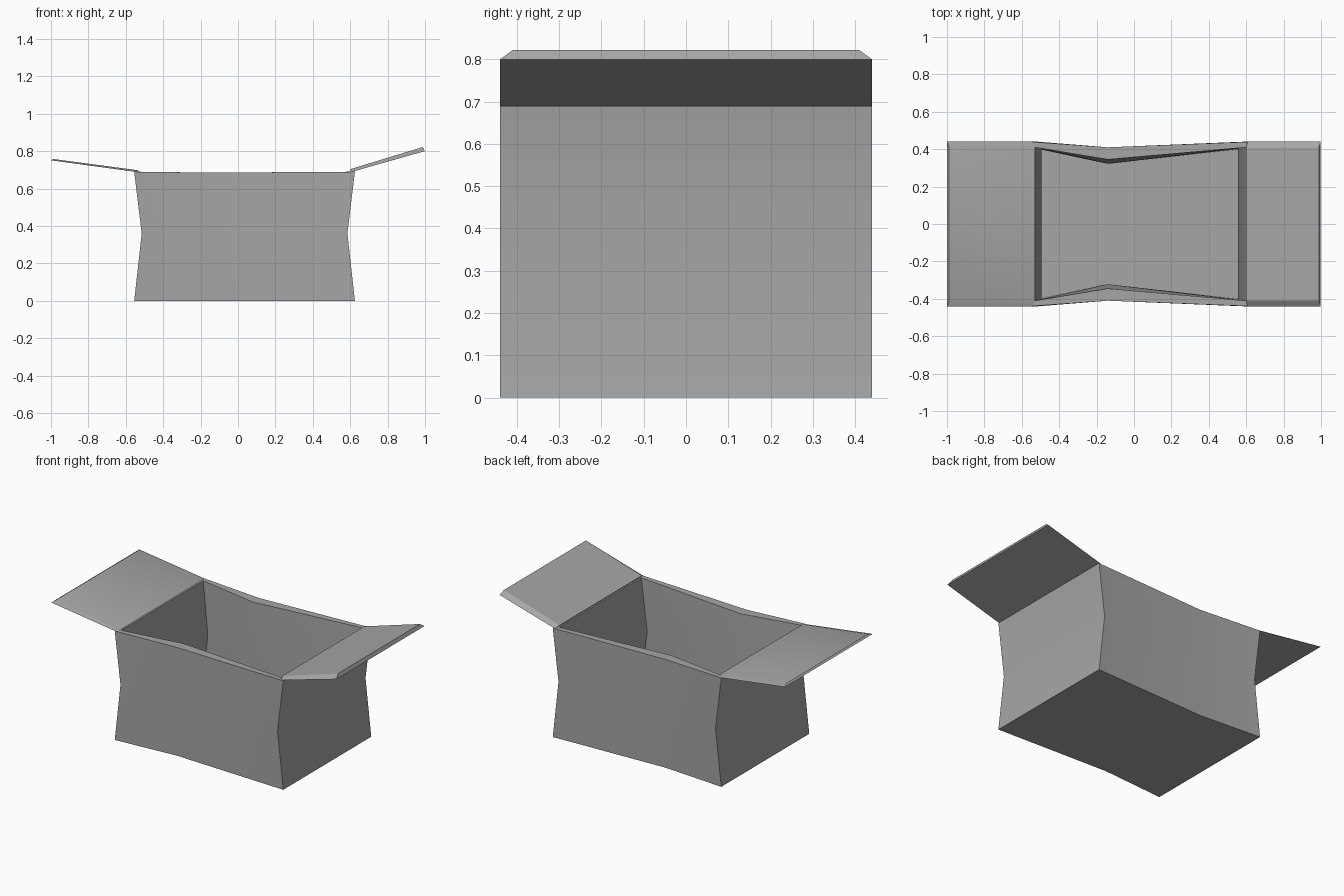
import bpy, bmesh

cube = bpy.data.objects.get("Cube")
if cube:
    bpy.data.objects.remove(cube, do_unlink=True)

grey = bpy.data.materials.new("cardboard grey")
grey.use_nodes = True
COLOUR = (0.38, 0.38, 0.38, 1)
grey.diffuse_color = COLOUR
grey.node_tree.nodes["Principled BSDF"].inputs["Base Color"].default_value = COLOUR


def skin_rings(name, rings):
    """Join matching point rings into a closed, smooth-shaded solid."""
    bm = bmesh.new()
    loops = [[bm.verts.new(p) for p in ring] for ring in rings]
    for a, b in zip(loops, loops[1:]):
        n = len(a)
        for i in range(n):
            j = (i + 1) % n
            bm.faces.new((a[i], a[j], b[j], b[i]))
    bm.faces.new(loops[0])
    bm.faces.new(loops[-1])
    bmesh.ops.recalc_face_normals(bm, faces=bm.faces)
    mesh = bpy.data.meshes.new(name)
    bm.to_mesh(mesh)
    bm.free()
    mesh.materials.append(grey)
    obj = bpy.data.objects.new(name, mesh)
    bpy.context.collection.objects.link(obj)
    bpy.ops.object.select_all(action="DESELECT")
    obj.select_set(True)
    bpy.context.view_layer.objects.active = obj
    bpy.ops.object.shade_smooth_by_angle()
    return obj


CREASE_X = -0.14


def box_ring(left, right, end_y, crease_y, z, dip=0):
    """Six-point outline with a crease in each long side."""
    return [(left, -end_y, z), (CREASE_X, -crease_y, z - dip), (right, -end_y, z),
            (right, end_y, z), (CREASE_X, crease_y, z - dip), (left, end_y, z)]


# Open box: outside from the base to the rim, then down the inside to the floor
skin_rings("box_body", [
    box_ring(-0.555, 0.625, 0.44, 0.41, 0),
    box_ring(-0.515, 0.585, 0.44, 0.41, 0.36),
    box_ring(-0.555, 0.625, 0.44, 0.41, 0.69, 0.005),
    box_ring(-0.53, 0.60, 0.41, 0.345, 0.69, 0.005),
    box_ring(-0.495, 0.555, 0.405, 0.322, 0.36),
    box_ring(-0.53, 0.60, 0.405, 0.322, 0.03),
])


def flap(name, under, over):
    """Flap with a full-width underside and a narrower top with sloped edges."""
    rings = []
    for (root, tip), y in ((under, 0.44), (over, 0.41)):
        rings.append([(root[0], -y, root[1]), (tip[0], -y, tip[1]),
                      (tip[0], y, tip[1]), (root[0], y, root[1])])
    skin_rings(name, rings)


# Open end flaps, each tilted up from the rim
flap("left_flap", ((0.61, 0.69), (0.998, 0.80)), ((0.598, 0.703), (0.988, 0.822)))
flap("right_flap", ((-0.545, 0.689), (-1.0, 0.751)), ((-0.53, 0.697), (-0.988, 0.758)))
